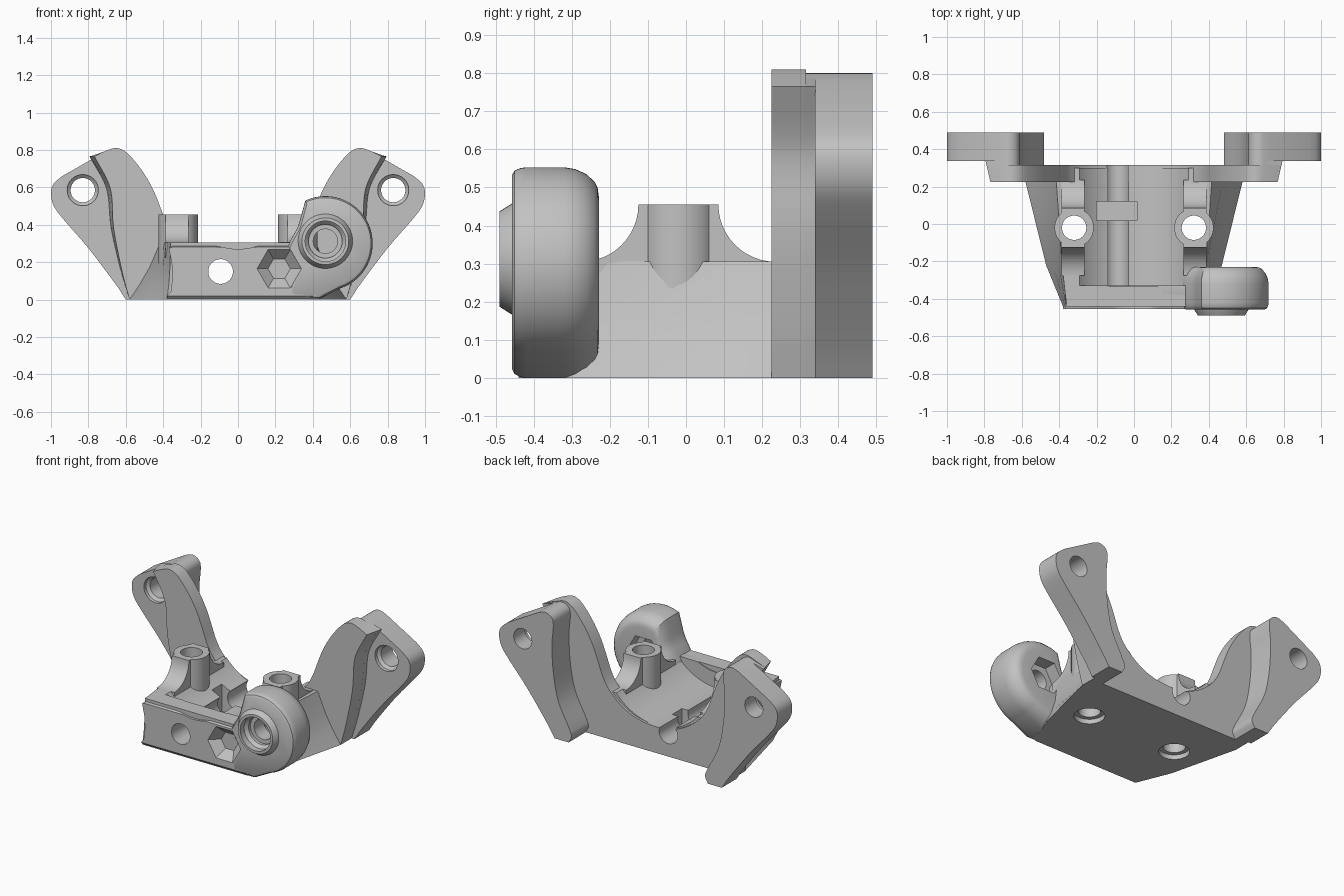
import bpy, bmesh
from math import sin, cos, pi, radians
from mathutils import Vector

if "Cube" in bpy.data.objects:
    bpy.data.objects.remove(bpy.data.objects["Cube"])

grey = bpy.data.materials.new("plain grey")
grey.use_nodes = True
grey.diffuse_color = (0.54, 0.54, 0.54, 1)
for node in grey.node_tree.nodes:
    if node.type == 'BSDF_PRINCIPLED':
        node.inputs["Base Color"].default_value = (0.54, 0.54, 0.54, 1)


def loft(name, rings):
    """Closed solid through matching rings of 3D points."""
    bm = bmesh.new()
    loops = [[bm.verts.new(p) for p in ring] for ring in rings]
    n = len(loops[0])
    for a, b in zip(loops, loops[1:]):
        for i in range(n):
            j = (i + 1) % n
            bm.faces.new((a[i], a[j], b[j], b[i]))
    bm.faces.new(loops[0])
    bm.faces.new(loops[-1])
    bmesh.ops.recalc_face_normals(bm, faces=bm.faces)
    mesh = bpy.data.meshes.new(name)
    bm.to_mesh(mesh)
    bm.free()
    mesh.materials.append(grey)
    ob = bpy.data.objects.new(name, mesh)
    bpy.context.collection.objects.link(ob)
    return ob


def place(u, v, t, axis):
    return {'x': (t, u, v), 'y': (u, t, v), 'z': (u, v, t)}[axis]


def prism(name, pts, axis, a, b):
    return loft(name, [[place(u, v, t, axis) for u, v in pts] for t in (a, b)])


def turned(name, centre, axis, stations, sides=48):
    """Round or many-sided bar; stations are (position, radius)."""
    return loft(name, [[place(centre[0] + r * cos(2 * pi * i / sides),
                              centre[1] + r * sin(2 * pi * i / sides), t, axis)
                        for i in range(sides)] for t, r in stations])


def curve(pts, steps=4):
    """Smooth open curve through the points."""
    p = [Vector(q) for q in pts]
    p = [2 * p[0] - p[1]] + p + [2 * p[-1] - p[-2]]
    out = []
    for a, b, c, d in zip(p, p[1:], p[2:], p[3:]):
        for k in range(steps):
            t = k / steps
            out.append(tuple(0.5 * (2 * b + (c - a) * t + (2 * a - 5 * b + 4 * c - d) * t * t
                                    + (3 * b - a - 3 * c + d) * t ** 3)))
    return out + [tuple(p[-2])]


def flip(pts, s):
    return [(s * u, v) for u, v in pts]


def activate(ob):
    bpy.ops.object.select_all(action='DESELECT')
    ob.select_set(True)
    bpy.context.view_layer.objects.active = ob


def cut(targets, cutter):
    cutter.hide_render = True
    for ob in targets:
        mod = ob.modifiers.new("cut", 'BOOLEAN')
        mod.operation = 'DIFFERENCE'
        mod.solver = 'EXACT'
        mod.object = cutter
        activate(ob)
        bpy.ops.object.modifier_apply(modifier="cut")
    bpy.data.objects.remove(cutter)


def arc(cx, cz, r, a, b, n):
    return [(cx + r * cos(radians(a + (b - a) * i / n)),
             cz + r * sin(radians(a + (b - a) * i / n))) for i in range(n + 1)]


# Base block with hollow sloping sides and a scooped top
levels = []
for z, back, mid, front in ((0, 0.58, 0.47, 0.38), (0.08, 0.526, 0.432, 0.37),
                            (0.17, 0.474, 0.403, 0.364), (0.305, 0.415, 0.385, 0.36)):
    half = [(back, 0.3), (back, 0.225), (mid, -0.22), (front, -0.44)]
    levels.append([(x, y, z) for x, y in half + flip(half, -1)[::-1]])
base = loft("base_block", levels)
cut([base], turned("hollow_cutter", (0, 0.55), 'y', [(-0.335, 0.38), (0.6, 0.38)], 96))

# Back plate with two rising wings, its outer edge flaring rearward
groove = curve([(0.58, 0), (0.62, 0.15), (0.665, 0.38), (0.675, 0.55), (0.70, 0.64), (0.768, 0.765)])
crest = curve([(0.72, 0.79), (0.66, 0.81), (0.61, 0.797), (0.56, 0.75), (0.5, 0.67), (0.45, 0.58),
               (0.41, 0.48), (0.38, 0.40), (0.34, 0.33), (0.27, 0.26), (0.18, 0.205),
               (0.09, 0.178), (0, 0.17)])


def flared(amount):
    return [(x + amount * z, z) for x, z in groove]


rings = []
for y, amount in ((0.225, 0), (0.315, 0.027)):
    half = flared(amount) + crest
    rings.append([(x, y, z) for x, z in half + flip(half, -1)[-2::-1]])
plate = loft("back_plate", rings)

# Mounting ears behind the wings, joined by narrow webs
outer = curve([(0.60, 0), (0.66, 0.09), (0.80, 0.275), (0.93, 0.425), (0.985, 0.5), (1, 0.57),
               (0.985, 0.62), (0.94, 0.66)])
inner = curve([(0.72, 0.785), (0.67, 0.80), (0.625, 0.78), (0.61, 0.73), (0.62, 0.6),
               (0.61, 0.42), (0.575, 0.25), (0.5, 0.1), (0.48, 0.045), (0.5, 0)])
for s, side in ((1, "left"), (-1, "right")):
    ear = prism(side + "_ear", flip(outer + inner, s), 'y', 0.338, 0.49)
    loft(side + "_web", [[(s * x, y, z) for x, z in flared(amount) + inner]
                         for y, amount in ((0.31, 0.026), (0.34, 0.035))])
    cut([ear], turned("ear_cutter", (s * 0.83, 0.585), 'y',
                      [(0.3, 0.083), (0.36, 0.083), (0.375, 0.065), (0.6, 0.065)]))

# Screw posts with curved gussets
gusset = ([(-0.275, 0.2)] + arc(-0.275, 0.455, 0.15, -90, 0, 12)
          + arc(0.235, 0.455, 0.15, 180, 270, 12) + [(0.235, 0.2)])
for s, side in ((1, "left"), (-1, "right")):
    post = turned(side + "_post", (s * 0.32, -0.02), 'z', [(0.02, 0.105), (0.455, 0.105)])
    fin = prism(side + "_gusset", gusset, 'x', s * 0.265, s * 0.388)
    cut([post, fin, base], turned("post_cutter", (s * 0.32, -0.02), 'z',
                                  [(-0.1, 0.09), (0.03, 0.09), (0.031, 0.065), (0.6, 0.065)]))

# Front wall with a chamfered lower edge and a sloping upper edge
wall_pts = ([(-0.38, 0), (-0.36, 0.04), (-0.35, 0.12), (-0.355, 0.2), (-0.37, 0.275), (-0.35, 0.305)]
            + curve([(-0.16, 0.305), (-0.08, 0.28), (0, 0.27), (0.08, 0.28), (0.15, 0.305)])
            + [(0.4, 0.31), (0.42, 0)])
wall = loft("front_wall", [[(x, y, min(max(z, lo), hi)) for x, z in wall_pts]
                           for y, lo, hi in ((-0.455, 0.02, 0.28), (-0.435, 0, 0.288),
                                             (-0.37, 0, 0.4), (-0.33, 0, 0.4))])

# Round knuckle with softened rims
kx, kz = 0.467, 0.3
rim = (arc(kx, kz, 0.253, -72, 115, 48)
       + curve([(0.345, 0.475), (0.32, 0.39), (0.285, 0.325), (0.262, 0.28)])
       + [(0.26, 0.15), (0.28, 0.01), (0.43, 0)])
knuckle = loft("knuckle", [[(kx + (x - kx) * f, y, kz + (z - kz) * f) for x, z in rim]
                           for y, f in ((-0.457, 0.92), (-0.45, 0.965), (-0.436, 0.99), (-0.42, 1),
                                        (-0.32, 1), (-0.29, 0.98), (-0.262, 0.93), (-0.24, 0.85),
                                        (-0.232, 0.79), (-0.229, 0.7))])
collar = turned("knuckle_collar", (kx, 0.312), 'y', [(-0.44, 0.152), (-0.455, 0.147), (-0.49, 0.125)])
cut([knuckle, collar, wall], turned("bolt_cutter", (kx, 0.312), 'y',
                                    [(-0.6, 0.108), (-0.45, 0.108), (-0.43, 0.09), (-0.41, 0.09),
                                     (-0.409, 0.065), (-0.1, 0.065)]))
cut([knuckle], turned("nut_cutter", (kx, 0.312), 'y', [(-0.31, 0.115), (-0.1, 0.115)], 6))

# Six-sided dimple in the front
cut([wall, knuckle, base], turned("dimple_cutter", (0.22, 0.165), 'y',
                                  [(-0.48, 0.135), (-0.455, 0.118), (-0.4, 0.06)], 6))

# Long bore and its nut slot
cut([wall, base, plate], turned("bore_cutter", (-0.093, 0.15), 'y', [(-0.6, 0.066), (0.6, 0.066)]))
cut([base], prism("slot_cutter", [(-0.2, 0.02), (0.015, 0.02), (0.015, 0.12), (-0.2, 0.12)],
                  'z', 0.05, 0.4))

# Smooth curved faces, keep edges crisp
for ob in list(bpy.context.collection.objects):
    if ob.type == 'MESH' and grey.name in ob.data.materials:
        activate(ob)
        bpy.ops.object.shade_smooth_by_angle(angle=radians(32))
